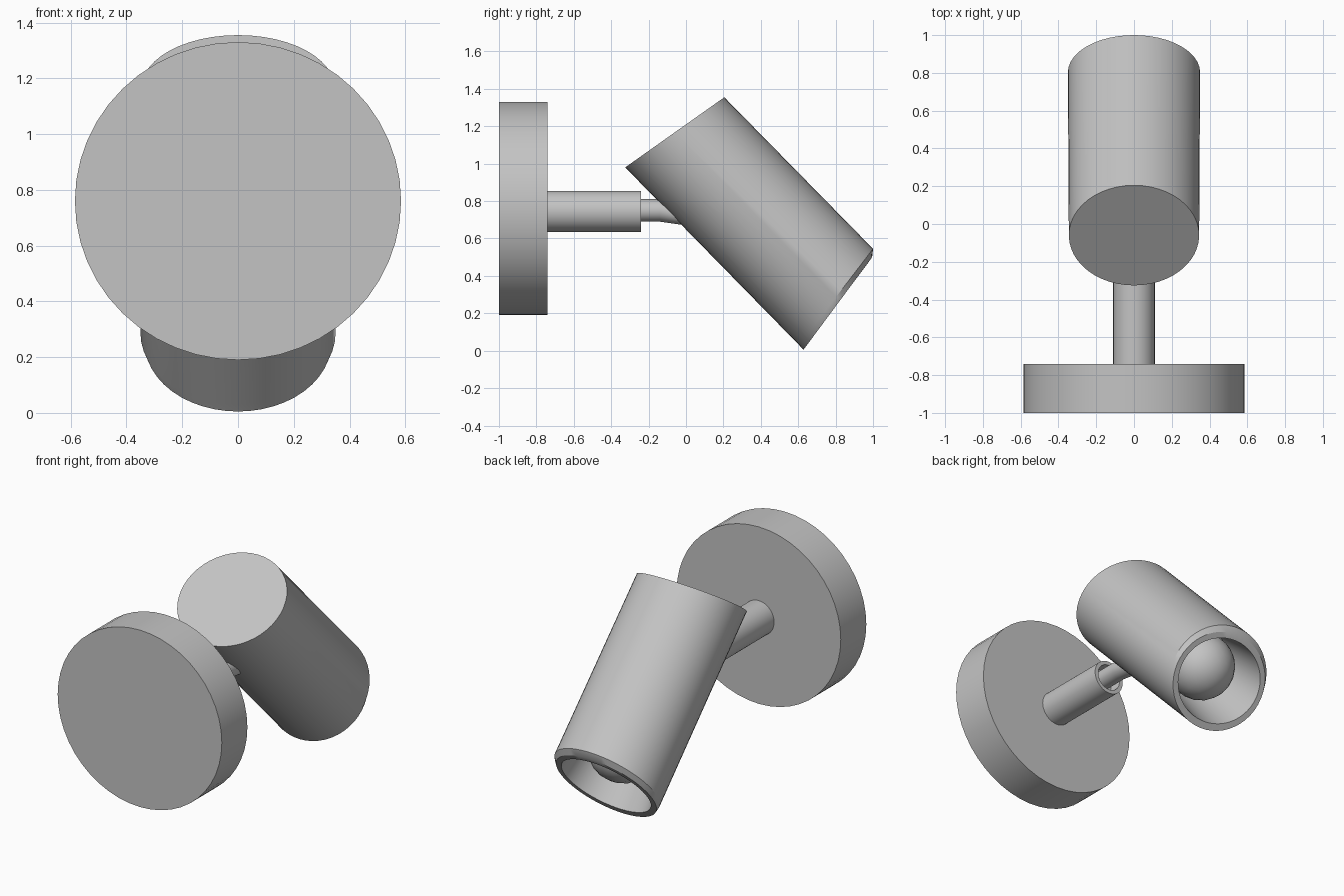
import bpy, bmesh, math
from mathutils import Vector

cube = bpy.data.objects.get("Cube")
if cube:
    bpy.data.objects.remove(cube, do_unlink=True)

SEGMENTS = 48

metal = bpy.data.materials.new("satin grey")
metal.use_nodes = True
grey = (0.55, 0.55, 0.55, 1)
metal.diffuse_color = grey
metal.node_tree.nodes["Principled BSDF"].inputs["Base Color"].default_value = grey


def finish(bm, name, angle=30):
    bmesh.ops.recalc_face_normals(bm, faces=bm.faces)
    mesh = bpy.data.meshes.new(name)
    bm.to_mesh(mesh)
    bm.free()
    mesh.materials.append(metal)
    obj = bpy.data.objects.new(name, mesh)
    bpy.context.collection.objects.link(obj)
    bpy.ops.object.select_all(action='DESELECT')
    obj.select_set(True)
    bpy.context.view_layer.objects.active = obj
    bpy.ops.object.shade_smooth_by_angle(angle=math.radians(angle))
    return obj


def loft(name, rings):
    """Closed skin over ellipses; each is (low yz point, high yz point, x radius)."""
    bm = bmesh.new()
    loops = []
    for low, high, rx in rings:
        low, high = Vector((0, *low)), Vector((0, *high))
        mid, half = (low + high) / 2, (high - low) / 2
        turns = [2 * math.pi * i / SEGMENTS for i in range(SEGMENTS)]
        loops.append([bm.verts.new(mid + half * math.sin(a) + Vector((rx * math.cos(a), 0, 0)))
                      for a in turns])
    for a, b in zip(loops, loops[1:]):
        for i in range(SEGMENTS):
            j = (i + 1) % SEGMENTS
            bm.faces.new((a[i], a[j], b[j], b[i]))
    bm.faces.new(loops[0])
    bm.faces.new(loops[-1])
    return finish(bm, name)


def upright(y, z, r, rx=None):
    """Ring facing along y."""
    return (y, z - r), (y, z + r), rx or r


# Wall mount disc
loft("wall_plate", [upright(-1, 0.76, 0.57, 0.585), upright(-0.74, 0.76, 0.57, 0.585)])

# Arm with a recessed end, and the thin joint pin inside it
loft("arm", [upright(-0.76, 0.745, 0.11), upright(-0.24, 0.745, 0.11),
             upright(-0.24, 0.745, 0.085), upright(-0.32, 0.745, 0.085)])
loft("joint_pin", [upright(-0.34, 0.75, 0.06), upright(-0.14, 0.75, 0.06),
                   ((0.0, 0.67), (0.04, 0.77), 0.06)])

# Tilted lamp shade: closed top, outer wall, rounded rim, tapering reflector
loft("lamp_shade", [
    ((-0.325, 0.98), (0.205, 1.355), 0.345),
    ((0.605, 0.03), (1.0, 0.545), 0.35),
    ((0.628, 0.005), (0.995, 0.50), 0.335),
    ((0.654, 0.042), (0.972, 0.468), 0.30),
    ((0.413, 0.351), (0.727, 0.659), 0.225),
])

# Bulb dome inside the reflector
bm = bmesh.new()
bmesh.ops.create_icosphere(bm, subdivisions=3, radius=0.21)
bmesh.ops.translate(bm, verts=bm.verts, vec=(0, 0.64, 0.434))
finish(bm, "bulb", 60)
